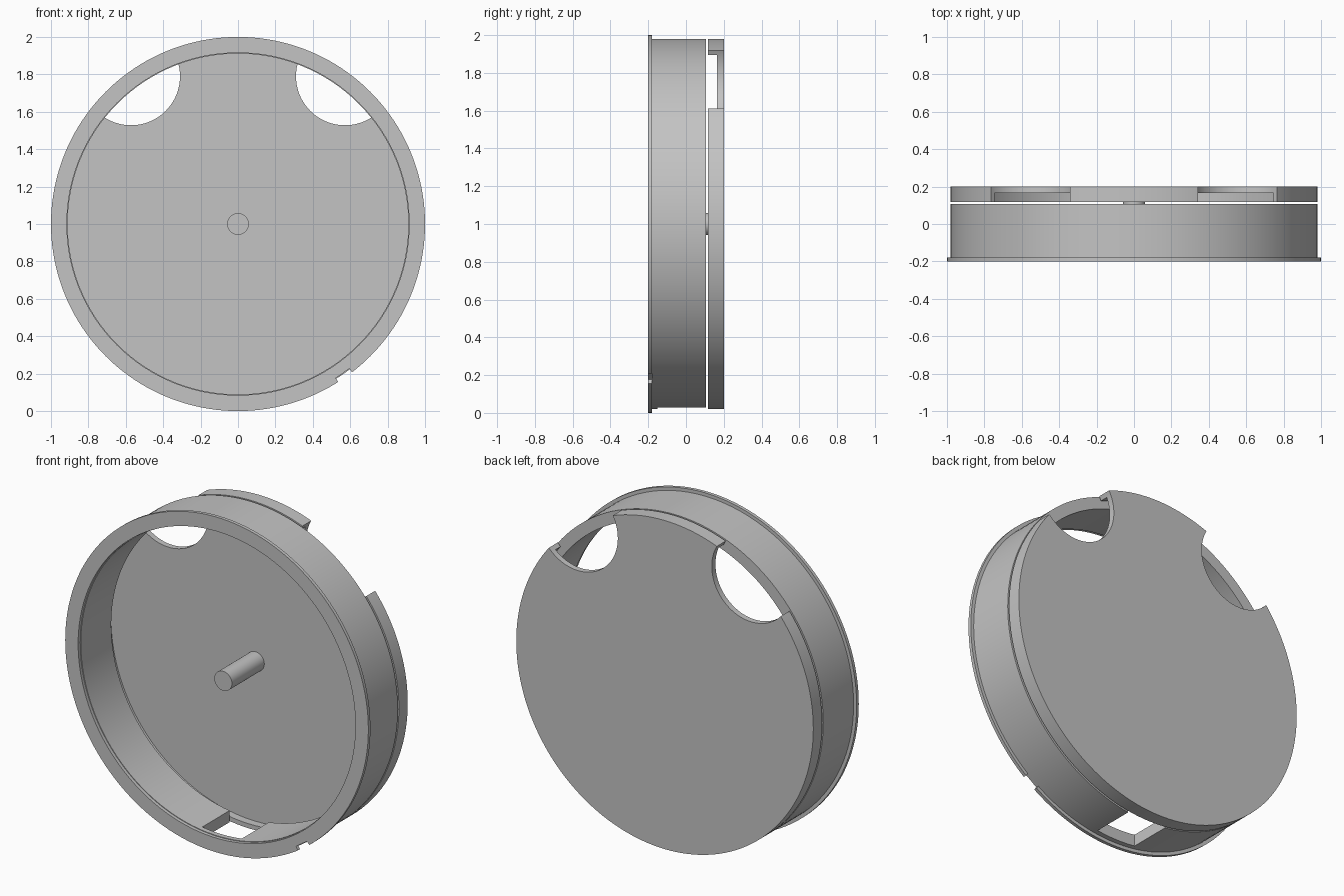
import bpy
import bmesh
from math import radians, cos, sin, pi
from mathutils import Matrix, Vector

cube = bpy.data.objects.get("Cube")
if cube:
    bpy.data.objects.remove(cube, do_unlink=True)

SEGMENTS = 160
CENTRE = Vector((0, 0, 1))

grey = bpy.data.materials.new("plain grey")
grey.use_nodes = True
grey.diffuse_color = (0.55, 0.55, 0.55, 1)
grey.node_tree.nodes["Principled BSDF"].inputs["Base Color"].default_value = grey.diffuse_color


def make_object(name, bm):
    bmesh.ops.recalc_face_normals(bm, faces=bm.faces)
    mesh = bpy.data.meshes.new(name)
    bm.to_mesh(mesh)
    bm.free()
    obj = bpy.data.objects.new(name, mesh)
    mesh.materials.append(grey)
    bpy.context.collection.objects.link(obj)
    return obj


def lathe(name, profile, centre=CENTRE, closed=True, segments=SEGMENTS):
    """Turn a (radius, y) profile around the front-to-back axis."""
    bm = bmesh.new()
    verts = [bm.verts.new((r, y, 0)) for r, y in profile]
    pairs = list(zip(verts, verts[1:]))
    if closed:
        pairs.append((verts[-1], verts[0]))
    edges = [bm.edges.new(p) for p in pairs]
    bmesh.ops.spin(bm, geom=verts + edges, cent=(0, 0, 0), axis=(0, 1, 0),
                   angle=2 * pi, steps=segments, use_merge=True)
    bmesh.ops.remove_doubles(bm, verts=bm.verts, dist=1e-5)
    bmesh.ops.translate(bm, verts=bm.verts, vec=centre)
    return make_object(name, bm)


def rod(name, radius, front, back, centre=CENTRE, segments=64):
    return lathe(name, [(0, front), (radius, front), (radius, back), (0, back)],
                 centre, False, segments)


def box(name, size, location, turn=0):
    bm = bmesh.new()
    matrix = (Matrix.Translation(location) @ Matrix.Rotation(turn, 4, 'Y')
              @ Matrix.Diagonal((*size, 1)))
    bmesh.ops.create_cube(bm, size=1, matrix=matrix)
    return make_object(name, bm)


def cut(obj, cutter):
    cutter.hide_render = True
    bpy.context.view_layer.objects.active = obj
    mod = obj.modifiers.new("cut", 'BOOLEAN')
    mod.operation = 'DIFFERENCE'
    mod.solver = 'EXACT'
    mod.object = cutter
    bpy.ops.object.modifier_apply(modifier=mod.name)
    bpy.data.objects.remove(cutter, do_unlink=True)


# Open tube with a thin front flange
ring = lathe("flanged_ring", [(0.915, -0.2), (1, -0.2), (1, -0.18), (0.98, -0.18),
                              (0.98, 0.106), (0.911, 0.106), (0.911, -0.18), (0.915, -0.18)])

# Slot in the underside, open at the back, and a small notch in the flange
cut(ring, box("slot_cutter", (0.26, 0.35, 0.3), (0, 0.025, 0.05)))
angle = radians(-55)
notch_at = CENTRE + Vector((cos(angle), 0, sin(angle))) * 1.025 + Vector((0, -0.2, 0))
cut(ring, box("notch_cutter", (0.1, 0.042, 0.09), notch_at, -angle))

# Shallow back cover with two round finger cutouts
cover = lathe("back_cover", [(0, 0.165), (0.953, 0.165), (0.953, 0.117),
                             (0.98, 0.117), (0.98, 0.2), (0, 0.2)], closed=False)
for side in (-1, 1):
    cut(cover, rod("cutout_cutter", 0.262, 0, 0.4, Vector((0.572 * side, 0, 1.79)), 96))

# Central pin standing on the cover
pin = rod("centre_pin", 0.058, -0.14, 0.166)

for obj in (ring, cover, pin):
    bpy.ops.object.select_all(action='DESELECT')
    obj.select_set(True)
    bpy.context.view_layer.objects.active = obj
    bpy.ops.object.shade_smooth_by_angle(angle=radians(30))
